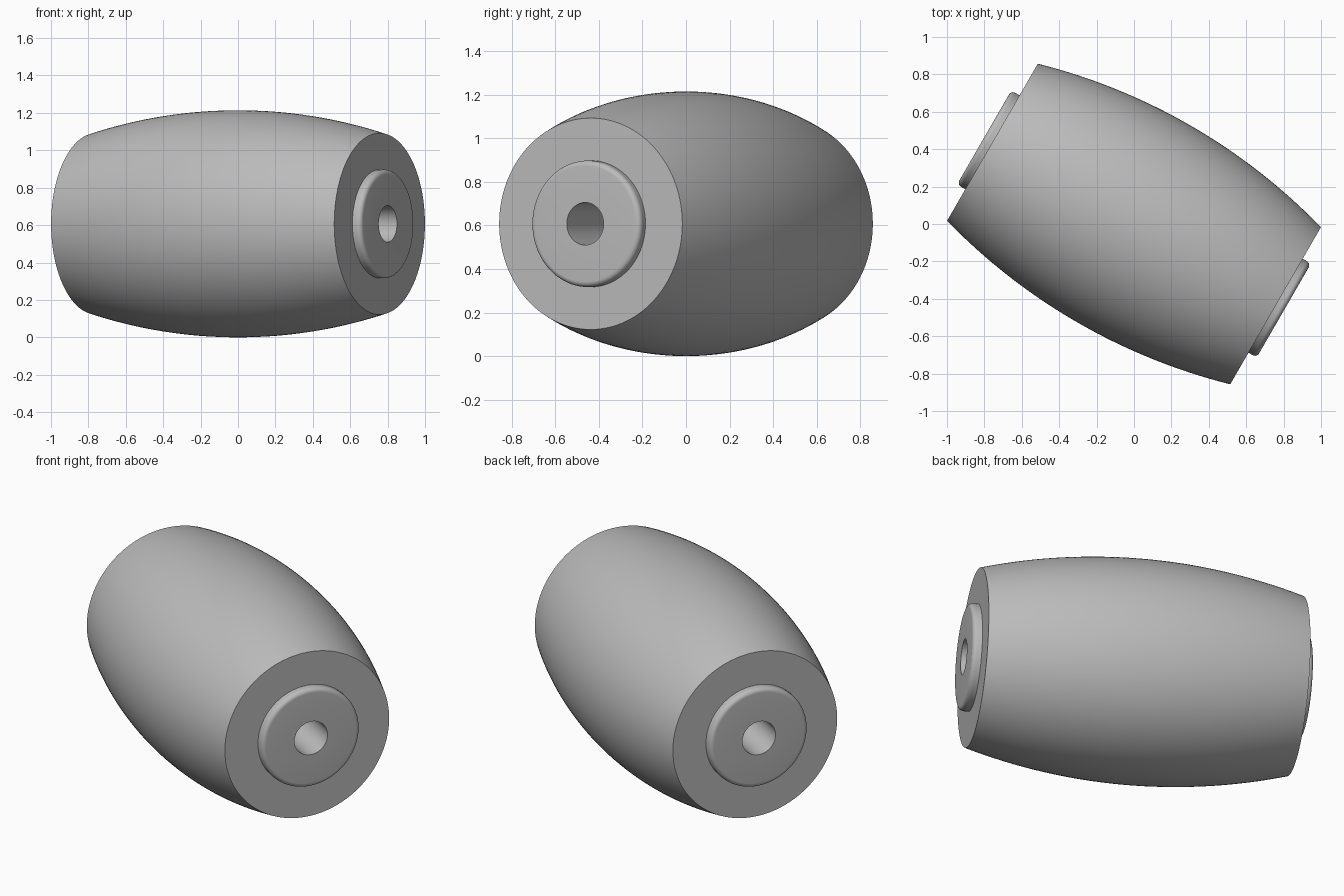
import bpy
import bmesh
from math import sin, cos, pi, sqrt, radians

if "Cube" in bpy.data.objects:
    bpy.data.objects.remove(bpy.data.objects["Cube"])

SIDES = 128
MID_R, END_R = 0.607, 0.485      # barrel radius at the middle and ends
HALF = 0.874                     # half length of the barrel
HUB_R, HUB_HALF = 0.29, 0.925    # raised hub discs
FILLET, BORE_R = 0.025, 0.0975

grey = bpy.data.materials.new("mid grey")
grey.use_nodes = True
grey.diffuse_color = (0.5, 0.5, 0.5, 1)
grey.node_tree.nodes["Principled BSDF"].inputs["Base Color"].default_value = (0.5, 0.5, 0.5, 1)


def lathe(name, profile):
    """Turn a closed (along, radius) profile about the tilted horizontal axis."""
    bm = bmesh.new()
    rings = [[bm.verts.new((t, r * cos(2 * pi * i / SIDES), r * sin(2 * pi * i / SIDES)))
              for i in range(SIDES)] for t, r in profile]
    for a, b in zip(rings, rings[1:] + rings[:1]):
        for i in range(SIDES):
            j = (i + 1) % SIDES
            bm.faces.new((a[i], a[j], b[j], b[i]))
    bmesh.ops.recalc_face_normals(bm, faces=bm.faces)
    mesh = bpy.data.meshes.new(name)
    bm.to_mesh(mesh)
    bm.free()
    mesh.materials.append(grey)
    obj = bpy.data.objects.new(name, mesh)
    bpy.context.collection.objects.link(obj)
    obj.location.z = MID_R
    obj.rotation_euler.z = radians(-30)
    bpy.ops.object.select_all(action="DESELECT")
    obj.select_set(True)
    bpy.context.view_layer.objects.active = obj
    bpy.ops.object.shade_smooth_by_angle(angle=radians(30))
    return obj


# Barrel: circular-arc bulge with flat ends, hollow where the hub sits
sag = MID_R - END_R
arc_r = (HALF ** 2 + sag ** 2) / (2 * sag)
steps = 32
along = [HALF * (2 * k / steps - 1) for k in range(steps + 1)]
bulge = [(t, MID_R - arc_r + sqrt(arc_r ** 2 - t ** 2)) for t in along]
lathe("barrel_body", bulge + [(HALF, HUB_R), (-HALF, HUB_R)])

# Hub: bored core whose rounded discs stand proud of both ends
corner = [(HUB_HALF - FILLET + FILLET * sin(a), HUB_R - FILLET + FILLET * cos(a))
          for a in (k * pi / 16 for k in range(9))]
half = corner + [(HUB_HALF, BORE_R)]
lathe("bored_hub", half + [(-t, r) for t, r in reversed(half)])
